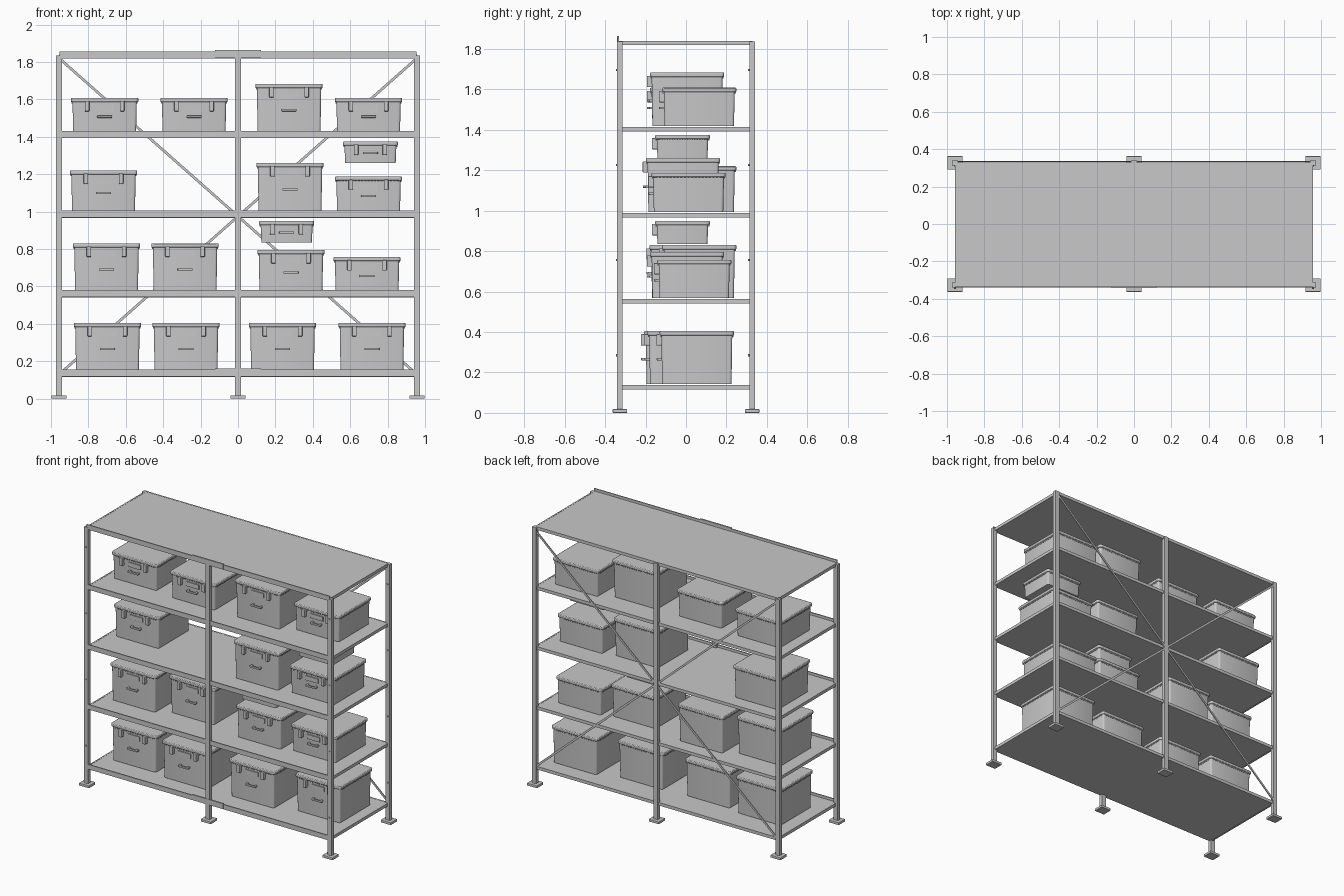
import bpy, bmesh, math
from mathutils import Vector, Matrix

if "Cube" in bpy.data.objects:
    bpy.data.objects.remove(bpy.data.objects["Cube"])

grey = bpy.data.materials.new("light grey")
grey.diffuse_color = (0.58, 0.58, 0.58, 1)
grey.use_nodes = True
grey.node_tree.nodes["Principled BSDF"].inputs["Base Color"].default_value = grey.diffuse_color


def finish(name, bm, bevel=0.0, smooth=False):
    bmesh.ops.recalc_face_normals(bm, faces=bm.faces)
    me = bpy.data.meshes.new(name)
    bm.to_mesh(me)
    bm.free()
    me.materials.append(grey)
    ob = bpy.data.objects.new(name, me)
    bpy.context.collection.objects.link(ob)
    if bevel:
        m = ob.modifiers.new("bevel", 'BEVEL')
        m.width, m.segments, m.limit_method = bevel, 2, 'ANGLE'
    if smooth:
        bpy.ops.object.select_all(action='DESELECT')
        ob.select_set(True)
        bpy.context.view_layer.objects.active = ob
        bpy.ops.object.shade_smooth_by_angle(angle=math.radians(35))
    return ob


def add_box(bm, x0, x1, y0, y1, z0, z1, taper=0.0):
    """Box in bm; taper pulls the bottom inwards."""
    vs = bmesh.ops.create_cube(bm, size=1)['verts']
    for v in vs:
        t = taper if v.co.z < 0 else 0
        v.co = Vector((x1 - t if v.co.x > 0 else x0 + t,
                       y1 - t if v.co.y > 0 else y0 + t,
                       z1 if v.co.z > 0 else z0))
    return vs


def box(name, *dims, bevel=0.0, taper=0.0):
    bm = bmesh.new()
    add_box(bm, *dims, taper=taper)
    return finish(name, bm, bevel)


def rounded_prism(name, cx, cy, w, d, z0, z1, r, taper=0.0, bevel=0.0):
    """Upright block with rounded vertical corners."""
    bm = bmesh.new()
    rings = []
    for z, t in ((z0, taper), (z1, 0.0)):
        ring = []
        for k, (sx, sy) in enumerate(((1, 1), (-1, 1), (-1, -1), (1, -1))):
            for i in range(4):
                a = math.pi / 2 * (k + i / 3)
                ring.append(bm.verts.new((cx + sx * (w / 2 - r - t) + r * math.cos(a),
                                          cy + sy * (d / 2 - r - t) + r * math.sin(a), z)))
        rings.append(ring)
    n = len(rings[0])
    for i in range(n):
        j = (i + 1) % n
        bm.faces.new((rings[0][i], rings[0][j], rings[1][j], rings[1][i]))
    bm.faces.new(rings[0][::-1])
    bm.faces.new(rings[1])
    return finish(name, bm, bevel, smooth=True)


# Posts, feet and bolts
for px in (-0.957, 0.0, 0.957):
    for s in (-1, 1):
        py = s * 0.327
        box("post", px - 0.016, px + 0.016, py - 0.013, py + 0.013, 0.015, 1.836)
        box("foot", px - 0.04, px + 0.04, py - 0.036, py + 0.036, 0, 0.018, bevel=0.003)
        if px:
            bm = bmesh.new()
            for k in range(4):
                bmesh.ops.create_cone(
                    bm, cap_ends=True, segments=8, radius1=0.005, radius2=0.005, depth=0.012,
                    matrix=Matrix.Translation((px, py - 0.014, 0.285 + 0.47 * k))
                    @ Matrix.Rotation(math.pi / 2, 4, 'X'))
            finish("post_bolts", bm)

# Shelves with edge rails and a raised front lip
SHELF = [0.137 + 0.4255 * k for k in range(5)]
for k, z in enumerate(SHELF):
    box("shelf", -0.95, 0.95, -0.318, 0.325, z - 0.019, z)
    for s in (-1, 1):
        box("side_rail", s * 0.952 - 0.005, s * 0.952 + 0.005, -0.32, 0.32, z - 0.021, z + 0.001)
    box("back_rail", -0.95, 0.95, 0.32, 0.33, z - 0.021, z + 0.001)
    box("front_lip", -0.955, 0.955, -0.339, -0.331, z - 0.016, z + 0.018)
    box("front_rail", -0.95, 0.95, -0.333, -0.316, z - 0.019, z)
    if k in (0, 4):
        box("lip_splice", -0.122, 0.122, -0.342, -0.331, z - 0.014, z + 0.024)

# Crossed braces at the back
for s in (-1, 1):
    a, b = Vector((-0.945 * s, 0.334, 1.81)), Vector((0.945 * s, 0.334, 0.14))
    bm = bmesh.new()
    L = (b - a).length
    add_box(bm, -L / 2, L / 2, -0.003, 0.003, -0.007, 0.007)
    ang = math.atan2(a.z - b.z, b.x - a.x)
    bmesh.ops.transform(bm, verts=bm.verts,
                        matrix=Matrix.Translation((a + b) / 2) @ Matrix.Rotation(ang, 4, 'Y'))
    finish("cross_brace", bm)


def crate(cx, front, z0, z1, w=0.36, d=0.367):
    """Lidded crate with latches, label holder, handle and ribs under the lid."""
    cy = front + d / 2
    lid_z = z1 - 0.022
    rounded_prism("crate_body", cx, cy, w - 0.016, d - 0.016, z0, lid_z + 0.004, 0.012,
                  taper=0.004)
    rounded_prism("crate_lid", cx, cy, w, d, lid_z, z1, 0.016, bevel=0.005)
    # ribs
    bm = bmesh.new()
    n = 18
    for i in range(n):
        t = (i + 0.5) / n - 0.5
        for s in (-1, 1):
            x, y = cx + t * (w - 0.05), cy + s * (d / 2 - 0.007)
            add_box(bm, x - 0.003, x + 0.003, y - 0.004, y + 0.004, lid_z - 0.007, lid_z + 0.002)
            x, y = cx + s * (w / 2 - 0.007), cy + t * (d - 0.05)
            add_box(bm, x - 0.004, x + 0.004, y - 0.003, y + 0.003, lid_z - 0.007, lid_z + 0.002)
    finish("lid_ribs", bm)
    # latches
    k = w / 0.36
    for s in (-1, 1):
        x = cx + s * 0.094 * k
        box("latch", x - 0.012, x + 0.012, front - 0.016, front + 0.012, z1 - 0.072, z1 - 0.016,
            bevel=0.004)
    # label holder
    if z1 - z0 > 0.15:
        box("label_holder", cx - 0.049, cx + 0.049, front + 0.002, front + 0.012,
            z1 - 0.072, z1 - 0.04)
    # handle: bar on two stubs
    hz = z0 + (z1 - z0) * 0.47
    box("handle_bar", cx - 0.04, cx + 0.04, front - 0.015, front - 0.003, hz - 0.006, hz + 0.006,
        bevel=0.003)
    for s in (-1, 1):
        x = cx + s * 0.032
        box("handle_stub", x - 0.006, x + 0.006, front - 0.006, front + 0.014,
            hz - 0.006, hz + 0.006)


# Crates per shelf: centre x, lid front y, top z
ROWS = [
    [(-0.698, -0.18, 0.405), (-0.278, -0.207, 0.405), (0.238, -0.19, 0.405), (0.716, -0.13, 0.405)],
    [(-0.703, -0.18, 0.83), (-0.283, -0.118, 0.83), (0.283, -0.178, 0.795), (0.69, -0.143, 0.757)],
    [(-0.719, -0.118, 1.22), (0.278, -0.198, 1.26), (0.698, -0.171, 1.187)],
    [(-0.713, -0.15, 1.608), (-0.235, -0.178, 1.608), (0.273, -0.178, 1.683), (0.698, -0.118, 1.608)],
]
for z, row in zip(SHELF, ROWS):
    for cx, front, top in row:
        crate(cx, front, z + 0.005, top)

# Small crates on the upper right
crate(0.26, -0.153, 0.834, 0.95, w=0.294, d=0.271)
crate(0.708, -0.153, 1.259, 1.375, w=0.294, d=0.271)
